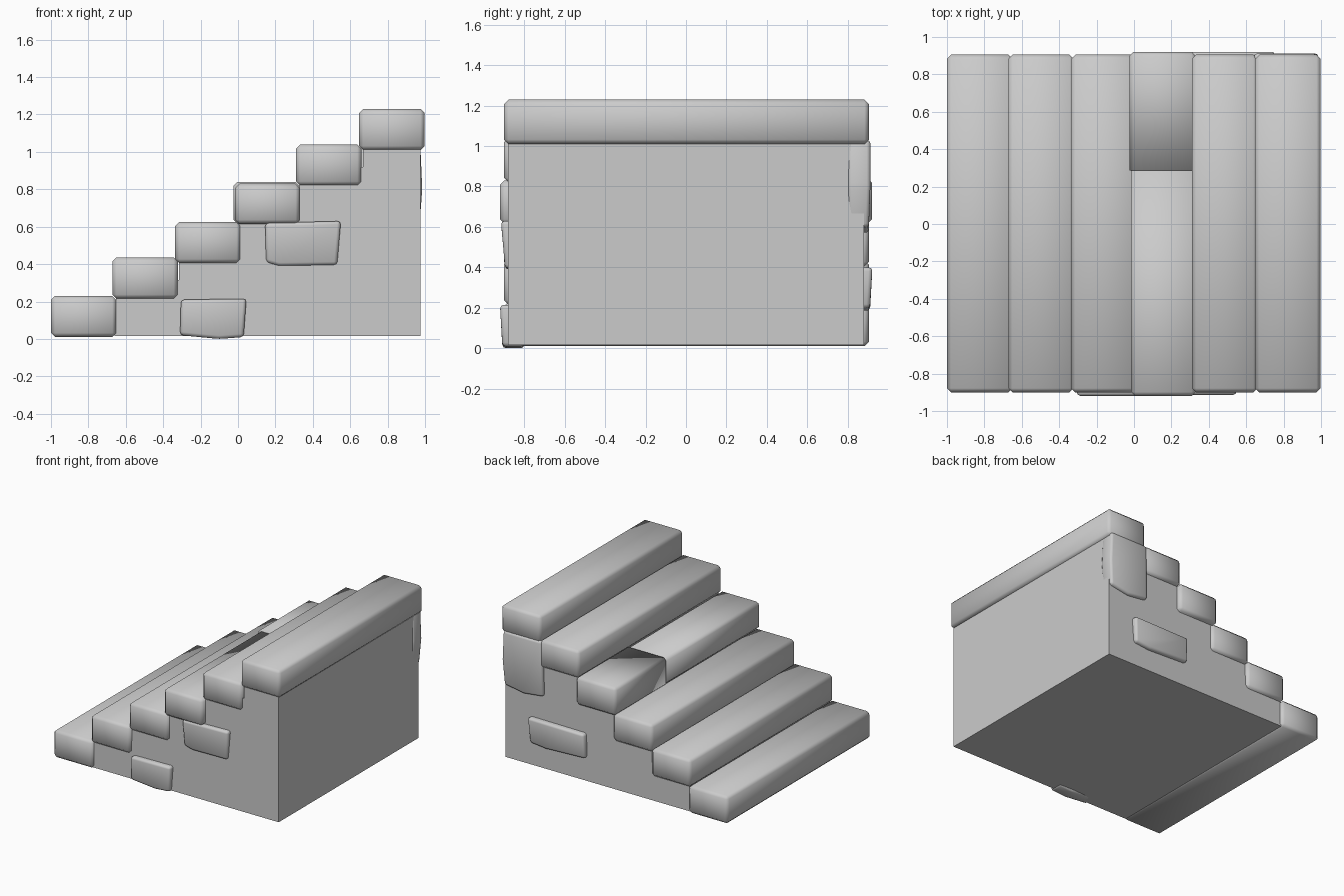
import bpy
import bmesh

cube = bpy.data.objects.get("Cube")
if cube:
    bpy.data.objects.remove(cube, do_unlink=True)

stone = bpy.data.materials.new("grey stone")
stone.use_nodes = True
GREY = (0.6, 0.6, 0.6, 1)
stone.diffuse_color = GREY
stone.node_tree.nodes["Principled BSDF"].inputs["Base Color"].default_value = GREY


def prism(name, outline, y0, y1, bevel=0.0, segments=1, square_end=None, taper=None):
    """Extrude an x-z outline along y; square_end is a y whose rim stays unbevelled,
    taper pulls the lower edge of one end inward by (end y, amount)."""
    bm = bmesh.new()
    front = bm.faces.new([bm.verts.new((x, y0, z)) for x, z in outline])
    ext = bmesh.ops.extrude_face_region(bm, geom=[front])
    for v in ext["geom"]:
        if isinstance(v, bmesh.types.BMVert):
            v.co.y = y1
    if taper:
        end, amount = taper
        middle = sum(p[1] for p in outline) / len(outline)
        for v in bm.verts:
            if abs(v.co.y - end) < 1e-4 and v.co.z < middle:
                v.co.y += amount
    bmesh.ops.recalc_face_normals(bm, faces=bm.faces)
    if bevel:
        edges = [e for e in bm.edges if square_end is None
                 or any(abs(v.co.y - square_end) > 1e-4 for v in e.verts)]
        bmesh.ops.bevel(bm, geom=edges, offset=bevel, segments=segments,
                        profile=0.5, affect="EDGES", clamp_overlap=True)
    for f in bm.faces:
        f.smooth = bevel > 0
    mesh = bpy.data.meshes.new(name)
    bm.to_mesh(mesh)
    bm.free()
    mesh.materials.append(stone)
    obj = bpy.data.objects.new(name, mesh)
    bpy.context.collection.objects.link(obj)
    return obj


def rect(x0, x1, z0, z1):
    return [(x0, z0), (x1, z0), (x1, z1), (x0, z1)]


# Stepped core carrying the treads
lefts = [-1.0, -0.672, -0.336, -0.015, 0.31, 0.648]
bottoms = [0.01, 0.215, 0.405, 0.615, 0.82, 1.01]
core = [(0.975, 0.015), (-0.66, 0.015)]
for i in range(1, 6):
    x = lefts[i] + 0.02
    core += [(x, bottoms[i - 1] + 0.1), (x, bottoms[i] + 0.02)]
core.append((0.975, 1.03))
prism("stair_core", core, -0.88, 0.88)

# Treads, the fourth split into two slabs
for i, (x, z) in enumerate(zip(lefts, bottoms)):
    if i == 3:
        prism("tread_4_front", rect(x, x + 0.345, z, z + 0.215), -0.92, 0.285,
              0.022, square_end=0.285)
        prism("tread_4_back", rect(x - 0.01, x + 0.345, z, z + 0.225), 0.285, 0.92,
              0.022, square_end=0.285)
    else:
        prism(f"tread_{i + 1}", rect(x, x + 0.35, z, z + 0.22), -0.9, 0.905, 0.022)

# Worn bricks standing proud of the side walls
prism("front_lower_brick",
      [(-0.31, 0.02), (-0.1, 0.0), (0.03, 0.01), (0.045, 0.215), (-0.305, 0.21)],
      -0.92, -0.8, 0.018, 2, taper=(-0.92, 0.012))
prism("front_upper_brick",
      [(0.15, 0.41), (0.22, 0.39), (0.53, 0.395), (0.55, 0.63), (0.145, 0.62)],
      -0.915, -0.8, 0.018, 2, taper=(-0.915, 0.02))
prism("back_lower_brick",
      [(0.255, 0.2), (0.6, 0.185), (0.74, 0.2), (0.755, 0.4), (0.26, 0.395)],
      0.8, 0.922, 0.018, 2, taper=(0.922, -0.012))
prism("back_upper_brick",
      [(0.63, 0.59), (0.8, 0.57), (0.97, 0.6), (0.985, 0.8), (0.975, 1.03), (0.64, 1.03)],
      0.8, 0.912, 0.018, 2, taper=(0.912, -0.008))
